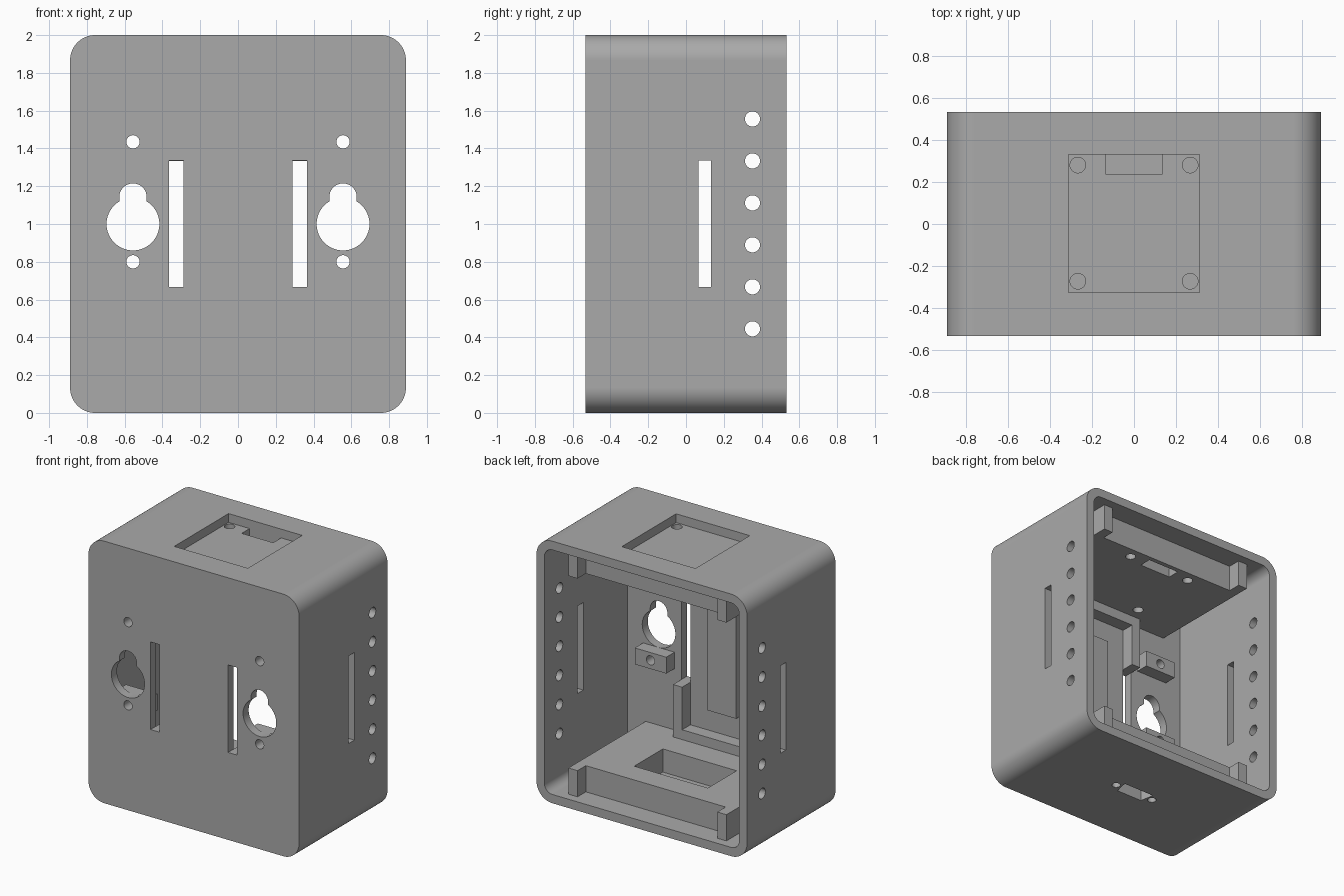
import bpy, bmesh, math
from math import cos, sin, pi

if "Cube" in bpy.data.objects:
    bpy.data.objects.remove(bpy.data.objects["Cube"])

grey = bpy.data.materials.new("plain_grey")
grey.use_nodes = True
COLOR = (0.4, 0.4, 0.4, 1)
grey.diffuse_color = COLOR
grey.node_tree.nodes["Principled BSDF"].inputs["Base Color"].default_value = COLOR


def prism(name, pts, axis, lo, hi):
    """Extrude a flat profile along an axis."""
    place = {"x": lambda a, b, t: (t, a, b),
             "y": lambda a, b, t: (a, t, b),
             "z": lambda a, b, t: (a, b, t)}[axis]
    bm = bmesh.new()
    low = [bm.verts.new(place(a, b, lo)) for a, b in pts]
    high = [bm.verts.new(place(a, b, hi)) for a, b in pts]
    bm.faces.new(low)
    bm.faces.new(high)
    n = len(pts)
    for i in range(n):
        j = (i + 1) % n
        bm.faces.new((low[i], low[j], high[j], high[i]))
    bmesh.ops.recalc_face_normals(bm, faces=bm.faces)
    mesh = bpy.data.meshes.new(name)
    bm.to_mesh(mesh)
    bm.free()
    mesh.materials.append(grey)
    obj = bpy.data.objects.new(name, mesh)
    bpy.context.scene.collection.objects.link(obj)
    return obj


def box(name, x, y, z):
    pts = [(x[0], y[0]), (x[1], y[0]), (x[1], y[1]), (x[0], y[1])]
    return prism(name, pts, "z", *z)


def circle(a, b, r, n=48):
    return [(a + r * cos(2 * pi * i / n), b + r * sin(2 * pi * i / n)) for i in range(n)]


def rounded_rect(half, z0, z1, r, seg=16):
    corners = [(half - r, z1 - r), (r - half, z1 - r), (r - half, z0 + r), (half - r, z0 + r)]
    return [(cx + r * cos(pi / 2 * (k + i / seg)), cz + r * sin(pi / 2 * (k + i / seg)))
            for k, (cx, cz) in enumerate(corners) for i in range(seg + 1)]


def cut(targets, cutter):
    cutter.hide_render = True
    for obj in targets:
        mod = obj.modifiers.new("cut", "BOOLEAN")
        mod.operation, mod.solver, mod.object = "DIFFERENCE", "EXACT", cutter
        bpy.context.view_layer.objects.active = obj
        bpy.ops.object.modifier_apply(modifier=mod.name)
    bpy.data.objects.remove(cutter)


W, D, H, T = 0.889, 0.533, 2.0, 0.067   # half width, half depth, height, wall
WALL = T - D                            # inner face of the front wall
BOSS = WALL + 0.1                       # back face of bosses and brackets
FLOOR, CEIL = 0.267, 1.733              # faces of the thick end blocks
SIDES = (("left", 1), ("right", -1))


def span(s, a, b):
    return sorted((s * a, s * b))


# Shell, open at the back
shell = prism("shell", rounded_rect(W, 0, H, 0.133), "y", -D, D)
cut([shell], prism("cavity", rounded_rect(W - T, T, H - T, T), "y", WALL, 1))

# Thick blocks at both ends, with posts for the back cover
base_block = box("base_block", (-0.667, 0.667), (WALL, 0.365), (T, FLOOR))
top_block = box("top_block", (-0.667, 0.667), (WALL, 0.365), (CEIL, H - T))
parts = [shell, base_block, top_block]
for side, s in SIDES:
    for level, z in (("lower", (T, FLOOR)), ("upper", (CEIL, H - T))):
        parts.append(box(f"{level}_{side}_post", span(s, 0.59, 0.667), (0.365, 0.465), z))

# U-shaped brackets and raised pad on the inside of the front wall
for level, leg, strip in (("lower", (FLOOR, 0.667), (FLOOR, 0.342)),
                          ("upper", (1.333, CEIL), (1.658, CEIL))):
    parts.append(box(f"{level}_bracket_strip", (-0.289, 0.289), (WALL, BOSS), strip))
    for side, s in SIDES:
        parts.append(box(f"{level}_{side}_bracket_leg", span(s, 0.289, 0.365), (WALL, BOSS), leg))
parts.append(box("wall_pad", (-0.12, 0.12), (WALL, WALL + 0.033), (0.51, 1.49)))

# Screw bosses, keyholes and slots of the front wall
for side, s in SIDES:
    x = s * 0.556
    for level, z in (("lower", 0.8), ("upper", 1.435)):
        boss = box(f"{level}_{side}_boss", (x - 0.133, x + 0.133), (WALL, BOSS), (z - 0.065, z + 0.06))
        parts.append(boss)
        cut([shell, boss], prism("screw_hole", circle(x, z, 0.035), "y", -1, 0))
    cut([shell], prism("keyhole", circle(x, 1.0, 0.14), "y", -1, 0))
    cut([shell], box("keyhole_neck", (x - 0.0725, x + 0.0725), (-1, 0), (1.05, 1.1425)))
    cut([shell], prism("keyhole_top", circle(x, 1.1425, 0.0725), "y", -1, 0))
    cut([shell], box("strap_slot", span(s, 0.289, 0.365), (-1, 0), (0.667, 1.335)))

# Holes and slots through both side walls
for i in range(6):
    cut([shell], prism("side_hole", circle(0.352, 0.445 + i * 0.2222, 0.04), "x", -2, 2))
cut([shell], box("side_slot", (-2, 2), (0.065, 0.133), (0.667, 1.335)))

# Recess in the top, with cable notch and four screw holes
roof = [shell, top_block]
cut([shell], box("top_recess", (-0.311, 0.311), (-0.325, 0.33), (H - T - 0.02, H + 0.1)))
cut(roof, box("cable_notch", (-0.133, 0.133), (0.235, 0.33), (1.5, H + 0.1)))
for x in (-0.267, 0.267):
    for y in (-0.272, 0.28):
        cut(roof, prism("recess_hole", circle(x, y, 0.037), "z", 1.5, H + 0.1))

# Connector bay inside the base, with its opening underneath
cut([base_block], box("connector_bay", (-0.311, 0.311), (-0.165, 0.18), (0.09, 0.5)))
base = [shell, base_block]
opening = [(-0.11, -0.055), (0.11, -0.055), (0.132, 0.055), (-0.132, 0.055)]
cut(base, prism("connector_opening", opening, "z", -0.1, 0.15))
for x in (-0.167, 0.167):
    cut(base, prism("connector_screw", circle(x, 0, 0.031), "z", -0.1, 0.15))

# Smooth the rounded edges and holes, keep the rest crisp
bpy.ops.object.select_all(action="DESELECT")
for obj in parts:
    obj.select_set(True)
bpy.context.view_layer.objects.active = shell
bpy.ops.object.shade_smooth_by_angle(angle=math.radians(30))
weighted = shell.modifiers.new("even_shading", "WEIGHTED_NORMAL")
weighted.keep_sharp = True
